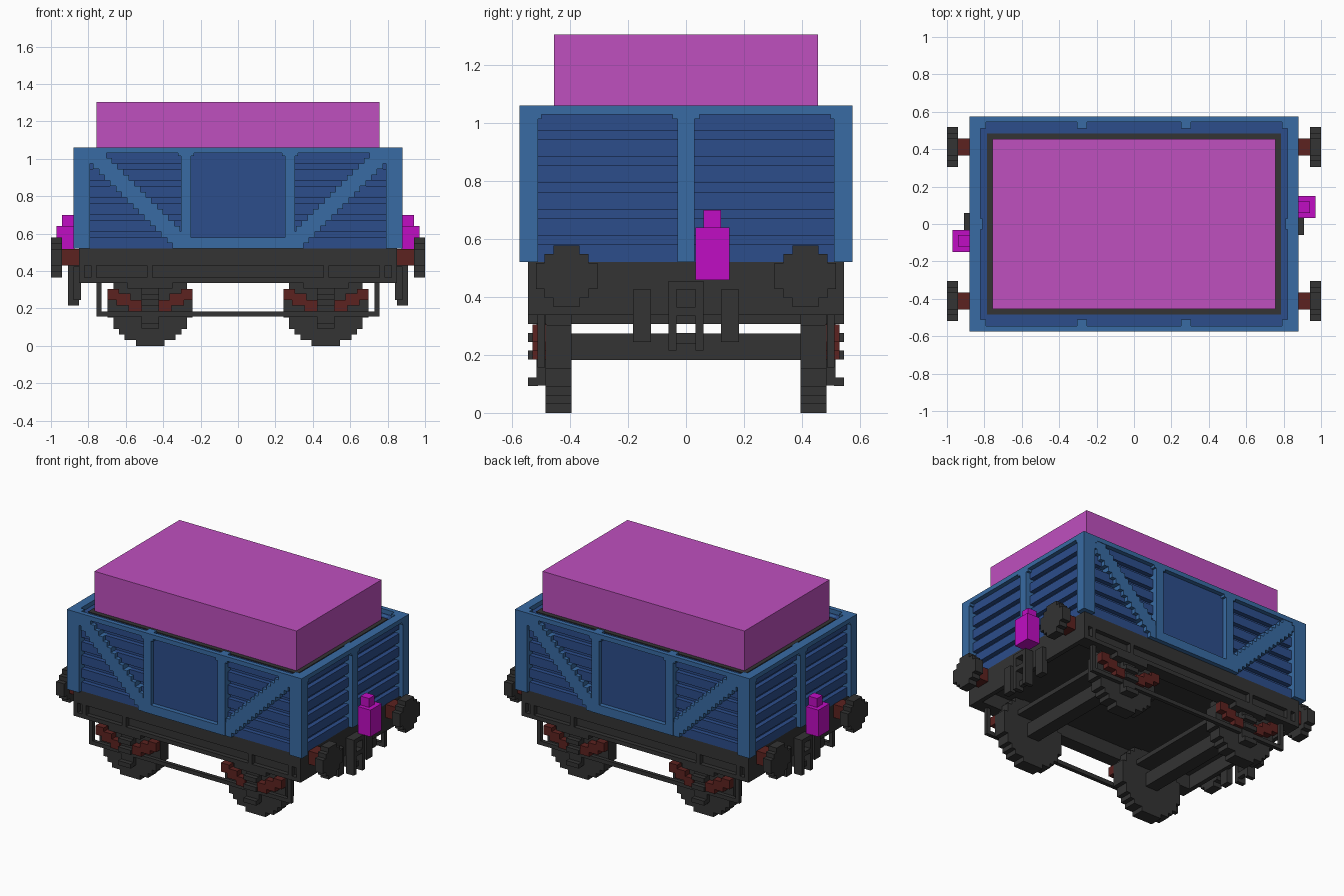
import bpy, bmesh, math
from mathutils import Matrix, Vector

cube = bpy.data.objects.get("Cube")
if cube:
    bpy.data.objects.remove(cube, do_unlink=True)

V = 2 / 66  # block size


def material(name, rgb):
    m = bpy.data.materials.new(name)
    m.diffuse_color = (*rgb, 1)
    m.use_nodes = True
    bsdf = next(n for n in m.node_tree.nodes if n.type == 'BSDF_PRINCIPLED')
    bsdf.inputs["Base Color"].default_value = (*rgb, 1)
    return m


BLUE = material("frame blue", (0.040, 0.147, 0.367))
NAVY = material("plank blue", (0.025, 0.075, 0.258))
GREY = material("iron grey", (0.033, 0.033, 0.033))
RED = material("rust red", (0.107, 0.016, 0.014))
PINK = material("load magenta", (0.52, 0.08, 0.52))
LAMP = material("lamp magenta", (0.53, 0.004, 0.55))


def part(name, mat, boxes):
    """Join boxes given as (x0, x1, y0, y1, z0, z1) into one object."""
    bm = bmesh.new()
    for x0, x1, y0, y1, z0, z1 in boxes:
        a = Vector((min(x0, x1), min(y0, y1), min(z0, z1)))
        b = Vector((max(x0, x1), max(y0, y1), max(z0, z1)))
        bmesh.ops.create_cube(bm, size=1, matrix=Matrix.Translation((a + b) / 2)
                              @ Matrix.Diagonal((*(b - a), 1)))
    me = bpy.data.meshes.new(name)
    bm.to_mesh(me)
    bm.free()
    me.materials.append(mat)
    ob = bpy.data.objects.new(name, me)
    bpy.context.collection.objects.link(ob)
    return ob


def mir(boxes, x=False, y=False):
    """Add mirrored copies of boxes across x and/or y."""
    out = list(boxes)
    if x:
        out += [(-b, -a, c, d, e, f) for a, b, c, d, e, f in out]
    if y:
        out += [(a, b, -d, -c, e, f) for a, b, c, d, e, f in out]
    return out


def disc_rows(n):
    """Stepped disc: (half width, bottom, top) of each row, centred on 0."""
    rows = []
    for i in range(n):
        h = i - (n - 1) / 2
        w = 2 * round((math.sqrt((n / 2) ** 2 - h * h) - 0.5)) + 1
        rows.append((min(w, n) * V / 2, (h - 0.5) * V, (h + 0.5) * V))
    return rows


# Body core, whose faces are the grooves between planks
part("body_core", NAVY, [(-0.82, 0.82, -0.515, 0.515, 0.52, 1.03)])

# Planks, two blocks high with one-block grooves
planks = []
for i in range(6):
    z0 = 0.52 + i * 3 * V
    z1 = min(z0 + 2 * V, 1.03)
    planks += [(0.30, 0.79, 0.51, 0.545, z0, z1), (0.81, 0.85, 0.03, 0.515, z0, z1)]
part("planks", NAVY, mir(planks, True, True))
part("side_doors", NAVY, mir([(-0.25, 0.25, 0.51, 0.545, 0.58, 1.03)], y=True))

# Frame: corner posts, uprights, rails and small corner fillets
frame = [
    (0.79, 0.88, 0.51, 0.575, 0.52, 1.06),
    (0.81, 0.88, 0.515, 0.575, 0.52, 1.06),
    (0.25, 0.305, 0.51, 0.575, 0.52, 1.06),
    (0, 0.25, 0.51, 0.575, 0.52, 0.58),
    (0, 0.88, 0.545, 0.575, 1.03, 1.06),
    (0.82, 0.88, 0, 0.575, 1.03, 1.06),
    (0.81, 0.88, 0, 0.03, 0.52, 1.06),
]
c = 0.016
for x in (0.25 - c, 0.305, 0.79 - c):
    frame.append((x, x + c, 0.53, 0.575, 1.03 - c, 1.03))
for y in (0.03, 0.515 - c):
    frame.append((0.83, 0.88, y, y + c, 1.03 - c, 1.03))
part("body_frame", BLUE, mir(frame, True, True))

# Stepped diagonal braces
brace = []
for i in range(17):
    z = 0.52 + i * V
    x = 0.34 + i * V
    brace.append((max(x - 4 * V, 0.30), min(x + 0.01, 0.79), 0.51, 0.572, z, min(z + V, 1.03)))
brace = [b for b in brace if b[1] > b[0]]
part("diagonal_braces", BLUE, mir(brace, True, True))

# Load and the dark lining round it
part("inner_lining", GREY, [(-0.785, 0.785, -0.485, 0.485, 0.9, 1.036)])
part("load", PINK, [(-0.757, 0.757, -0.455, 0.455, 0.95, 1.305)])

# Underframe: floor, channel-shaped side beams, ribs and end beams
part("floor", GREY, [(-0.85, 0.85, -0.545, 0.545, 0.43, 0.52)])
beam = [
    (0, 0.85, 0.455, 0.515, 0.337, 0.44),
    (0, 0.85, 0.455, 0.545, 0.337, 0.365),
    (0.82, 0.85, 0, 0.545, 0.337, 0.52),
    (0.757, 0.787, 0.5, 0.545, 0.337, 0.44),
    (0.457, 0.487, 0.5, 0.545, 0.337, 0.44),
    (0.35, 0.59, 0, 0.545, 0.307, 0.338),
]
part("underframe_beams", GREY, mir(beam, True, True))

# Wheels and axles
wheels = [(0.47 - w, 0.47 + w, 0.395, 0.485, 0.2273 + a, 0.2273 + b)
          for w, a, b in disc_rows(15)]
part("wheels", GREY, mir(wheels, True, True))
part("axles", GREY, mir([(0.425, 0.515, -0.4, 0.4, 0.182, 0.273)], x=True))

# Axle boxes with raised lids
boxes = [(0.47 - 0.047, 0.47 + 0.047, 0.48, 0.515, 0.095, 0.34)]
for z in (0.092, 0.185, 0.245):
    boxes.append((0.47 - 0.047, 0.47 + 0.047, 0.51, 0.545, z, z + V))
part("axle_boxes", GREY, mir(boxes, True, True))

# Leaf springs stepping down toward each axle box
springs = []
for s in (-1, 1):
    for a, b, z0, z1 in ((0.165, 0.227, 0.245, 0.305), (0.105, 0.18, 0.215, 0.28),
                         (0.045, 0.115, 0.185, 0.245)):
        springs.append((0.47 + min(s * a, s * b), 0.47 + max(s * a, s * b), 0.48, 0.53, z0, z1))
part("leaf_springs", RED, mir(springs, True, True))

# Tie bars between the wheel sets
ties = [(0, 0.757, 0.487, 0.512, 0.157, 0.184), (0.73, 0.757, 0.487, 0.512, 0.157, 0.34)]
part("tie_bars", GREY, mir(ties, True, True))

# Buffers: red shanks and stepped round heads
part("buffer_shanks", RED, mir([(0.84, 0.945, 0.367, 0.458, 0.43, 0.519)], True, True))
heads = [(0.94, 1.0, 0.412 - w, 0.412 + w, 0.472 + a, 0.472 + b) for w, a, b in disc_rows(7)]
part("buffer_heads", GREY, mir(heads, True, True))

# Coupling link with a square eye, and hanging hoses
link = [
    (0.85, 0.91, 0.032, 0.06, 0.215, 0.455),
    (0.85, 0.91, 0, 0.06, 0.425, 0.455),
    (0.85, 0.91, 0, 0.06, 0.335, 0.365),
    (0.85, 0.88, 0, 0.035, 0.24, 0.275),
]
part("couplings", GREY, mir(link, True, True))
part("hoses", GREY, mir([(0.84, 0.88, 0.12, 0.182, 0.245, 0.425)], True, True))

# Lamps on opposite corners of the two ends
for name, s in (("lamp_left", 1), ("lamp_right", -1)):
    part(name, LAMP, [
        (s * 0.875, s * 0.97, s * 0.032, s * 0.15, 0.459, 0.64),
        (s * 0.875, s * 0.94, s * 0.06, s * 0.12, 0.63, 0.70),
    ])
